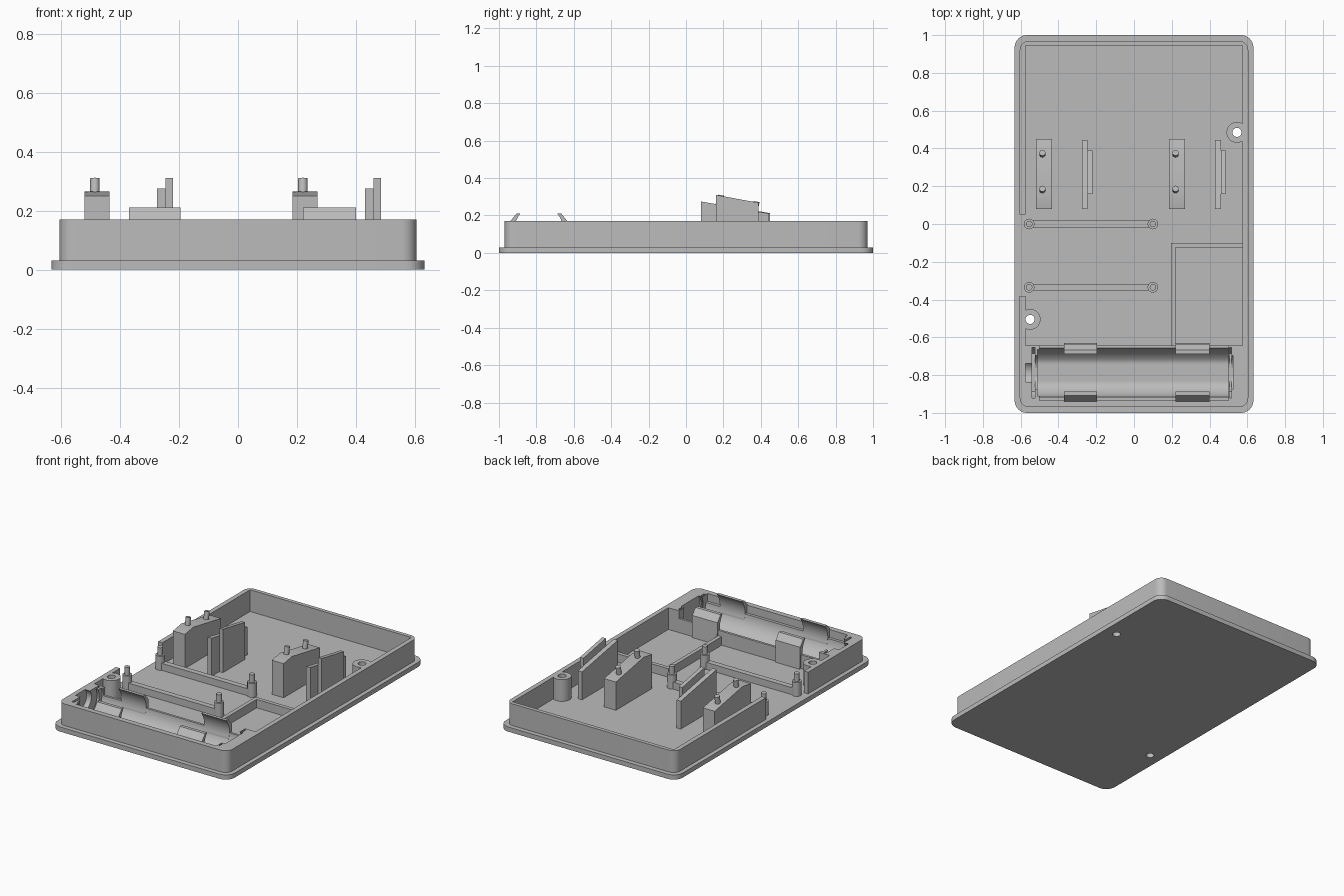
import bpy
import bmesh
from math import sin, cos, pi, radians
from mathutils import Matrix, Vector

if "Cube" in bpy.data.objects:
    bpy.data.objects.remove(bpy.data.objects["Cube"])

grey = bpy.data.materials.new("plain grey")
grey.use_nodes = True
grey.diffuse_color = (0.5, 0.5, 0.5, 1)
grey.node_tree.nodes["Principled BSDF"].inputs["Base Color"].default_value = grey.diffuse_color

FLOOR, TOP = 0.03, 0.17
CELL_Y, CELL_Z, CELL_R = -0.787, 0.127, 0.13


def finish(name, bm):
    bmesh.ops.recalc_face_normals(bm, faces=bm.faces)
    mesh = bpy.data.meshes.new(name)
    bm.to_mesh(mesh)
    bm.free()
    mesh.materials.append(grey)
    obj = bpy.data.objects.new(name, mesh)
    bpy.context.collection.objects.link(obj)
    return obj


def prism(name, points, axis, lo, hi):
    """Extrude a 2D outline along x (points are y, z) or z (points are x, y)."""
    bm = bmesh.new()
    place = (lambda p: (lo, *p)) if axis == "x" else (lambda p: (*p, lo))
    face = bm.faces.new([bm.verts.new(place(p)) for p in points])
    ext = bmesh.ops.extrude_face_region(bm, geom=[face])
    step = Vector((hi - lo, 0, 0)) if axis == "x" else Vector((0, 0, hi - lo))
    bmesh.ops.translate(bm, vec=step, verts=[v for v in ext["geom"] if isinstance(v, bmesh.types.BMVert)])
    return finish(name, bm)


def box(name, x0, x1, y0, y1, z0, z1):
    return prism(name, [(x0, y0), (x1, y0), (x1, y1), (x0, y1)], "z", z0, z1)


def arc(cx, cy, r, start, end, n):
    return [(cx + r * cos(start + (end - start) * i / n),
             cy + r * sin(start + (end - start) * i / n)) for i in range(n + 1)]


def disc(cx, cy, r, n=32):
    return arc(cx, cy, r, 0, 2 * pi, n)[:-1]


def rounded(hx, hy, r):
    pts = []
    for i, (sx, sy) in enumerate([(1, 1), (-1, 1), (-1, -1), (1, -1)]):
        pts += arc(sx * (hx - r), sy * (hy - r), r, i * pi / 2, (i + 1) * pi / 2, 8)
    return pts


def cut(obj, cutters):
    bpy.context.view_layer.objects.active = obj
    for c in cutters:
        mod = obj.modifiers.new("cut", "BOOLEAN")
        mod.operation, mod.solver, mod.object = "DIFFERENCE", "EXACT", c
        bpy.ops.object.modifier_apply(modifier=mod.name)


# Cutters
posts = {"right_screw_post": (-0.55, -0.505), "left_screw_post": (0.545, 0.485)}
holes = [prism("hole_cutter", disc(x, y, 0.024), "z", -0.1, 0.4) for x, y in posts.values()]
trough = prism("trough_cutter", [(y, max(z, 0.01)) for y, z in disc(CELL_Y, CELL_Z, CELL_R, 64)],
               "x", -0.51, 0.5)
ends = [prism("end_cutter", [(y, max(z, 0.012)) for y, z in disc(CELL_Y, CELL_Z, r, 48)], "x", a, b)
        for r, a, b in [(0.1, -0.535, -0.5), (0.14, -0.54, -0.525), (0.065, -0.574, -0.53),
                        (0.14, 0.505, 0.515), (0.1, 0.49, 0.525)]]
rim = box("rim_cutter", -0.5, 0.5, -0.935, -0.6, 0.12, 0.4)
inside = box("inside_cutter", -0.575, 0.575, -0.945, 0.945, -0.1, 0.4)
gap = box("gap_cutter", -0.8, -0.5, -0.38, 0.05, -0.1, 0.4)

# Base plate and surrounding wall
plate = prism("base_plate", rounded(0.632, 1.0, 0.065), "z", 0, FLOOR)
cut(plate, holes + [trough])
wall = prism("outer_wall", rounded(0.605, 0.97, 0.05), "z", FLOOR, TOP)
cut(wall, [inside, gap])

# Screw posts
for (name, (x, y)), hole in zip(posts.items(), holes):
    cut(prism(name, disc(x, y, 0.055), "z", FLOOR, TOP), [hole])

# Battery bay with its trough
bay = box("battery_bay", -0.575, 0.575, -0.945, -0.642, FLOOR, TOP)
cut(bay, [trough] + ends + [rim])

for c in holes + ends + [trough, rim, inside, gap]:
    bpy.data.objects.remove(c)

# Clips that hold the battery, one pair at each end
for side, s in (("back", 1), ("front", -1)):
    inner = arc(0, CELL_Z, CELL_R - 0.001, radians(-20), radians(40), 10)
    outline = inner + [(0.12, 0.21), (0.152, TOP), (0.157, FLOOR), (0.13, FLOOR)]
    for x0, x1, end in ((-0.37, -0.195, "right"), (0.22, 0.4, "left")):
        prism(f"{side}_{end}_battery_clip", [(CELL_Y + s * y, z) for y, z in outline], "x", x0, x1)

# Low partition
prism("partition", [(0.195, -0.645), (0.22, -0.645), (0.22, -0.125), (0.58, -0.125),
                    (0.58, -0.1), (0.195, -0.1)], "z", FLOOR, 0.085)

# Board rails with locating pins
for y, where in ((0, "back"), (-0.335, "front")):
    box(f"{where}_rail", -0.555, 0.1, y - 0.018, y + 0.018, FLOOR, 0.075)
    for x, end in ((-0.555, "right"), (0.1, "left")):
        prism(f"{where}_{end}_boss", disc(x, y, 0.028, 24), "z", FLOOR, 0.12)
        prism(f"{where}_{end}_pin", disc(x, y, 0.017, 20), "z", 0.12, 0.17)

# Sloped switch supports, one set on each side
for dx, side in ((0, "right"), (0.705, "left")):
    prism(f"{side}_support_block", [(0.08, FLOOR), (0.45, FLOOR), (0.45, 0.212), (0.165, 0.264),
                                    (0.08, 0.25)], "x", dx - 0.52, dx - 0.435)
    prism(f"{side}_support_plate", [(0.08, FLOOR), (0.445, FLOOR), (0.445, 0.21), (0.08, 0.275)],
          "x", dx - 0.275, dx - 0.245)
    prism(f"{side}_guide_plate", [(0.16, FLOOR), (0.388, FLOOR), (0.388, 0.268), (0.16, 0.31)],
          "x", dx - 0.245, dx - 0.22)
    for y, z, where in ((0.18, 0.28, "front"), (0.37, 0.246, "back")):
        bm = bmesh.new()
        bmesh.ops.create_cone(bm, cap_ends=True, segments=20, radius1=0.016, radius2=0.016, depth=0.058,
                              matrix=Matrix.Translation((dx - 0.485, y + 0.002, z))
                              @ Matrix.Rotation(radians(-10), 4, "X"))
        finish(f"{side}_{where}_support_pin", bm)

# Smooth the round surfaces, keep the edges sharp
bpy.ops.object.select_all(action="DESELECT")
for obj in bpy.context.collection.objects:
    if obj.type == "MESH":
        obj.select_set(True)
        bpy.context.view_layer.objects.active = obj
bpy.ops.object.shade_smooth_by_angle(angle=radians(30))
